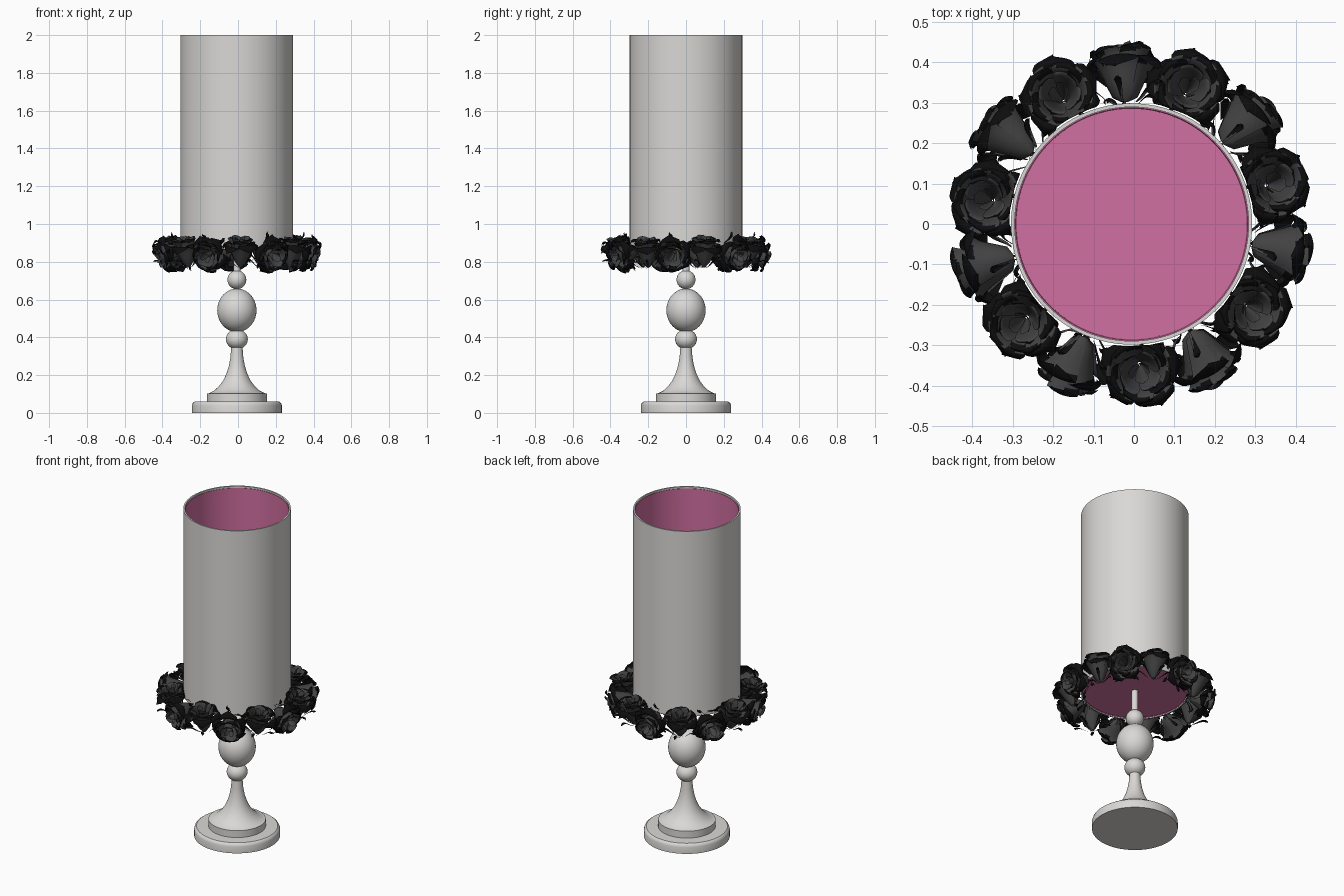
import bpy, bmesh, math, random
from mathutils import Matrix, Vector

if "Cube" in bpy.data.objects:
    bpy.data.objects.remove(bpy.data.objects["Cube"])

random.seed(4)
CX = -0.006


def material(name, rgb):
    m = bpy.data.materials.new(name)
    m.diffuse_color = (*rgb, 1)
    m.use_nodes = True
    m.node_tree.nodes["Principled BSDF"].inputs["Base Color"].default_value = m.diffuse_color
    return m


WHITE = material("warm_white", (0.70, 0.69, 0.67))
PINK = material("pink_lining", (0.64, 0.16, 0.36))
BLACK = material("black_petal", (0.004, 0.004, 0.004))
GREY = material("charcoal_petal", (0.055, 0.055, 0.055))


def make_object(name, bm, mats, angle=35):
    me = bpy.data.meshes.new(name)
    bm.to_mesh(me)
    bm.free()
    ob = bpy.data.objects.new(name, me)
    bpy.context.collection.objects.link(ob)
    for m in mats:
        me.materials.append(m)
    bpy.ops.object.select_all(action='DESELECT')
    ob.select_set(True)
    bpy.context.view_layer.objects.active = ob
    bpy.ops.object.shade_smooth_by_angle(angle=math.radians(angle))
    return ob


def lathe(name, profile, mat, seg=64):
    """Revolve (radius, z) points, profile running bottom to top on the outside."""
    bm = bmesh.new()
    rings = []
    for r, z in profile:
        if r < 1e-5:
            rings.append([bm.verts.new((CX, 0, z))])
        else:
            rings.append([bm.verts.new((CX + r * math.cos(2 * math.pi * i / seg),
                                        r * math.sin(2 * math.pi * i / seg), z))
                          for i in range(seg)])
    for a, b in zip(rings, rings[1:]):
        for i in range(seg):
            j = (i + 1) % seg
            f = [a[i % len(a)], a[j % len(a)], b[j % len(b)], b[i % len(b)]]
            bm.faces.new(list(dict.fromkeys(f)))
    return make_object(name, bm, [mat])


def ball(name, z, r, h):
    n = 20
    lathe(name, [(r * math.sin(math.pi * k / n), z - h * math.cos(math.pi * k / n))
                 for k in range(n + 1)], WHITE, 40)


# Stepped foot with rounded rim, then flared neck
lathe("foot", [(0, 0), (0.238, 0), (0.238, 0.04), (0.234, 0.052), (0.225, 0.059),
               (0.159, 0.06), (0.159, 0.102), (0.148, 0.104), (0.120, 0.118),
               (0.094, 0.142), (0.072, 0.172), (0.055, 0.208), (0.042, 0.25),
               (0.034, 0.295), (0.029, 0.36), (0, 0.36)], WHITE)

# Turned balls and rod
ball("lower_ball", 0.39, 0.058, 0.053)
ball("middle_ball", 0.543, 0.104, 0.115)
ball("upper_ball", 0.705, 0.05, 0.05)
lathe("rod", [(0, 0.7), (0.019, 0.7), (0.019, 0.888), (0, 0.888)], WHITE, 24)

# Shade: outer sleeve and pink lining closed by a floor
lathe("shade", [(0.290, 0.868), (0.298, 0.868), (0.298, 2.0), (0.289, 2.0),
                (0.289, 1.985)], WHITE, 96)
lathe("shade_lining", [(0, 0.878), (0.291, 0.878), (0.289, 0.872), (0.289, 0.884),
                       (0.289, 1.99), (0.2865, 1.99), (0.2845, 0.89), (0, 0.89)], PINK, 96)


# Roses: curved petals in layers round each flower's axis
def petal(bm, turn, half, radius, z0, height, bend, frac, matrix, narrow=False):
    nu, nv = 8, 9
    grid = []
    for j in range(nv + 1):
        v = j / nv
        w = half * math.sqrt(max(0.0, 1 - v ** 5)) * (1 if not narrow else 0.5 + v * 0.5)
        row = []
        for i in range(nu + 1):
            u = 2 * i / nu - 1
            a = turn + u * w
            r = radius * (0.08 + 0.92 * v ** 0.65) * (1 + 0.05 * u)
            z = z0 + height * math.sin(bend * v) - 0.008 * u * u * v
            p = matrix @ Vector((r * math.cos(a), r * math.sin(a), z))
            # keep petals outside the shade
            d = math.hypot(p.x, p.y)
            least = 0.302 if p.z > 0.862 else 0.272
            if d < least:
                p.x *= least / d
                p.y *= least / d
            p.x += CX
            row.append(bm.verts.new(p))
        grid.append(row)
    for j in range(nv):
        for i in range(nu):
            f = bm.faces.new((grid[j][i], grid[j][i + 1], grid[j + 1][i + 1], grid[j + 1][i]))
            edge = (j + 0.5) / nv + 0.12 * math.cos(math.pi * (i + 0.5) / nu)
            f.material_index = 0 if edge > frac else 1


# count, half width, radius, base z, height, bend, where the black begins
LAYERS = [(3, 1.0, 0.028, -0.05, 0.125, 1.5, 1.3),
          (4, 0.85, 0.056, -0.07, 0.140, 1.75, 0.85),
          (5, 0.72, 0.082, -0.085, 0.145, 1.95, 0.62),
          (5, 0.75, 0.102, -0.09, 0.125, 2.3, 0.52)]


def rose(name, angle, dist, z, tilt):
    m = (Matrix.Rotation(angle, 4, 'Z') @ Matrix.Translation((dist, 0, z))
         @ Matrix.Rotation(tilt, 4, 'Y') @ Matrix.Rotation(random.uniform(0, 6), 4, 'Z'))
    bm = bmesh.new()
    for k, (n, half, rad, z0, h, bend, frac) in enumerate(LAYERS):
        for i in range(n):
            petal(bm, 2 * math.pi * i / n + k * 0.5 + random.uniform(-0.1, 0.1), half,
                  rad * random.uniform(0.95, 1.04), z0, h * random.uniform(0.93, 1.05),
                  bend, frac, m)
    # narrow leaves under the bloom
    for i in range(5):
        petal(bm, 2 * math.pi * i / 5 + 0.3, 0.14, 0.105, -0.095, 0.06, 1.9, 0.3, m, True)
    make_object(name, bm, [BLACK, GREY], 60)


for i in range(7):
    a = math.radians(16 + i * 360 / 7)
    rose(f"upward_rose_{i + 1}", a, 0.358, 0.86, math.radians(10))
    rose(f"outward_rose_{i + 1}", a + math.pi / 7, 0.372, 0.842, math.radians(108))
